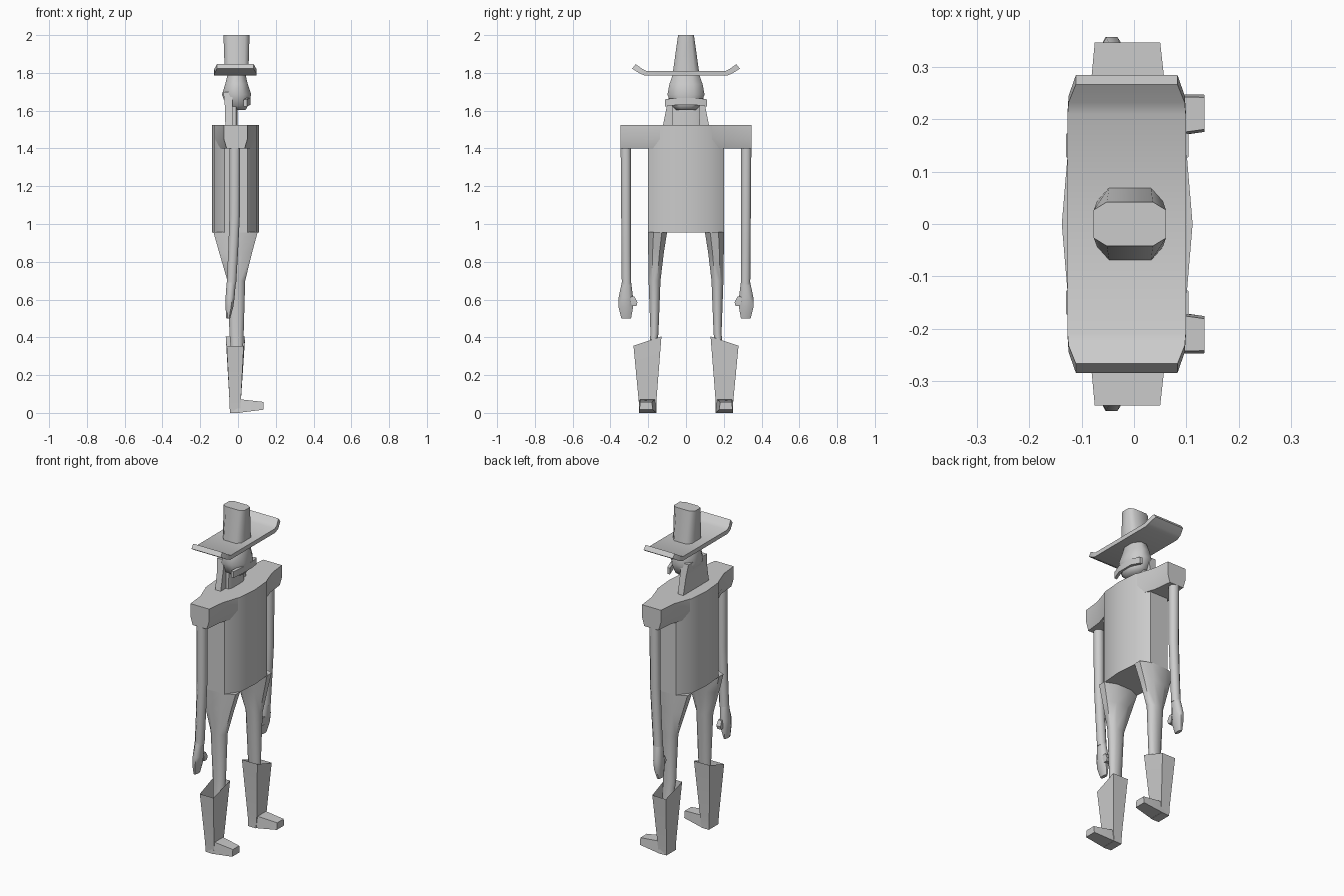
import bpy, bmesh, math
from mathutils import Vector

grey = bpy.data.materials.new("plain grey")
grey.diffuse_color = (0.6, 0.6, 0.6, 1)


def loft(name, rings, caps=(True, True), angle=40):
    """Skin a list of equal-length rings into one mesh."""
    bm = bmesh.new()
    rows = [[bm.verts.new(p) for p in r] for r in rings]
    n = len(rows[0])
    for a, b in zip(rows, rows[1:]):
        for i in range(n):
            j = (i + 1) % n
            bm.faces.new((a[i], a[j], b[j], b[i]))
    if caps[0]:
        bm.faces.new(rows[0][::-1])
    if caps[1]:
        bm.faces.new(rows[-1])
    bmesh.ops.recalc_face_normals(bm, faces=bm.faces)
    me = bpy.data.meshes.new(name)
    bm.to_mesh(me)
    bm.free()
    me.materials.append(grey)
    ob = bpy.data.objects.new(name, me)
    bpy.context.collection.objects.link(ob)
    bpy.ops.object.select_all(action='DESELECT')
    bpy.context.view_layer.objects.active = ob
    ob.select_set(True)
    bpy.ops.object.shade_smooth_by_angle(angle=math.radians(angle))
    return ob


def octagon(z, x0, x1, y0, y1, c=0.28):
    """Horizontal rectangle with its corners cut off."""
    dx, dy = (x1 - x0) * c, (y1 - y0) * c
    return [(x0 + dx, y0, z), (x1 - dx, y0, z), (x1, y0 + dy, z), (x1, y1 - dy, z),
            (x1 - dx, y1, z), (x0 + dx, y1, z), (x0, y1 - dy, z), (x0, y0 + dy, z)]


def quad(z, x0, x1, y0, y1):
    return [(x0, y0, z), (x1, y0, z), (x1, y1, z), (x0, y1, z)]


def mirrored(name, rings, **kw):
    """Build a part on +y and its twin on -y."""
    loft("left_" + name, rings, **kw)
    loft("right_" + name, [[(x, -y, z) for x, y, z in r] for r in rings], **kw)


# torso: broad, shallow, rounded chest
def chest(z):
    half = [(0.112, 0), (0.101, 0.13), (0.05, 0.2), (-0.072, 0.2), (-0.127, 0.13), (-0.138, 0)]
    return [(x, y, z) for x, y in half] + [(x, -y, z) for x, y in half[-2:0:-1]]


loft("torso", [chest(0.955), chest(1.1), chest(1.4), chest(1.525)], angle=50)

# shoulders: blocks tapering sideways out of the chest
mirrored("shoulder", [
    [(x0, y, 1.525), (x0, y, 1.45), (x0 + 0.015, y, 1.4),
     (x1 - 0.015, y, 1.4), (x1, y, 1.45), (x1, y, 1.525)]
    for y, x0, x1 in ((0.13, -0.124, 0.098), (0.24, -0.085, 0.062), (0.347, -0.075, 0.05))])

# legs
mirrored("leg", [octagon(0.957, -0.13, 0.104, 0.1, 0.2),
                 octagon(0.85, -0.1, 0.075, 0.117, 0.2),
                 octagon(0.7, -0.056, 0.038, 0.135, 0.198),
                 octagon(0.42, -0.045, 0.03, 0.146, 0.188),
                 octagon(0.3, -0.035, 0.025, 0.16, 0.2)], angle=60)

# boots: open slanted shaft plus a forward-pointing foot
top = [(-0.065, 0.13, 0.405), (0.038, 0.13, 0.405), (0.03, 0.278, 0.355), (-0.06, 0.278, 0.355)]
mirrored("boot_shaft", [top, quad(0.06, -0.045, 0.015, 0.157, 0.25),
                        quad(0.0, -0.043, 0.01, 0.157, 0.247)], caps=(False, True), angle=30)
mirrored("boot_foot", [
    [(x, y0, z0), (x, y1, z0), (x, y1 - 0.005, z1), (x, y0 + 0.005, z1)]
    for x, y0, y1, z0, z1 in ((-0.043, 0.157, 0.247, 0.0, 0.06), (0.0, 0.157, 0.25, 0.0, 0.073),
                              (0.135, 0.176, 0.247, 0.017, 0.058))], angle=30)

# arms and hands
mirrored("arm", [octagon(1.42, -0.045, 0.012, 0.292, 0.346),
                 octagon(1.05, -0.045, 0.01, 0.292, 0.343),
                 octagon(0.85, -0.052, 0.0, 0.292, 0.341),
                 octagon(0.68, -0.06, -0.01, 0.29, 0.34)], angle=60)
mirrored("hand", [octagon(0.69, -0.06, -0.012, 0.29, 0.34),
                  octagon(0.61, -0.066, -0.018, 0.28, 0.357),
                  octagon(0.56, -0.066, -0.025, 0.28, 0.357),
                  octagon(0.5, -0.062, -0.042, 0.291, 0.342)], angle=60)
mirrored("thumb", [quad(0.565, -0.05, -0.025, 0.262, 0.285),
                   quad(0.585, -0.05, -0.022, 0.257, 0.292),
                   quad(0.615, -0.048, -0.024, 0.272, 0.295)])

# neck, head and chin
loft("neck", [octagon(1.52, -0.06, -0.003, -0.074, 0.074, 0.15),
              octagon(1.64, -0.06, -0.003, -0.07, 0.07, 0.15)])
loft("head", [octagon(1.603, -0.04, 0.04, -0.05, 0.05),
              octagon(1.625, -0.062, 0.052, -0.075, 0.075),
              octagon(1.685, -0.085, 0.07, -0.098, 0.098),
              octagon(1.74, -0.068, 0.052, -0.088, 0.088),
              octagon(1.79, -0.055, 0.04, -0.07, 0.07)], angle=60)

# moustache: thin bar with drooping tips
loft("moustache", [
    [(x, y, z - 0.018), (x + 0.018, y, z - 0.018), (x + 0.018, y, z + 0.02), (x, y, z + 0.02)]
    for y, x, z in ((-0.11, 0.03, 1.64), (-0.05, 0.047, 1.648),
                    (0.05, 0.047, 1.648), (0.11, 0.03, 1.64))])

# hair: flat sheet flaring down the back of the neck
loft("hair", [quad(1.523, -0.067, -0.03, -0.122, 0.122),
              quad(1.63, -0.07, -0.03, -0.1, 0.1),
              quad(1.7, -0.078, -0.03, -0.088, 0.088)])

# hat: brim turned up at both sides, tapered crown
stations = [(0.0, 0.0, 1.785, 1.81, 0.0), (0.215, 0.21, 1.785, 1.81, 0.0),
            (0.245, 0.232, 1.797, 1.822, 0.002), (0.285, 0.267, 1.822, 1.846, 0.016)]
stations = [(-a, -b, c, d, e) for a, b, c, d, e in stations[:0:-1]] + stations
loft("hat_brim", [[(-0.127 + e, yb, zb), (0.099 - e, yb, zb), (0.099 - e, yt, zt), (-0.127 + e, yt, zt)]
                  for yb, yt, zb, zt, e in stations])
loft("hat_crown", [octagon(1.8, -0.07, 0.055, -0.07, 0.07, 0.18),
                   octagon(2.0, -0.077, 0.061, -0.042, 0.042, 0.18)], angle=50)
